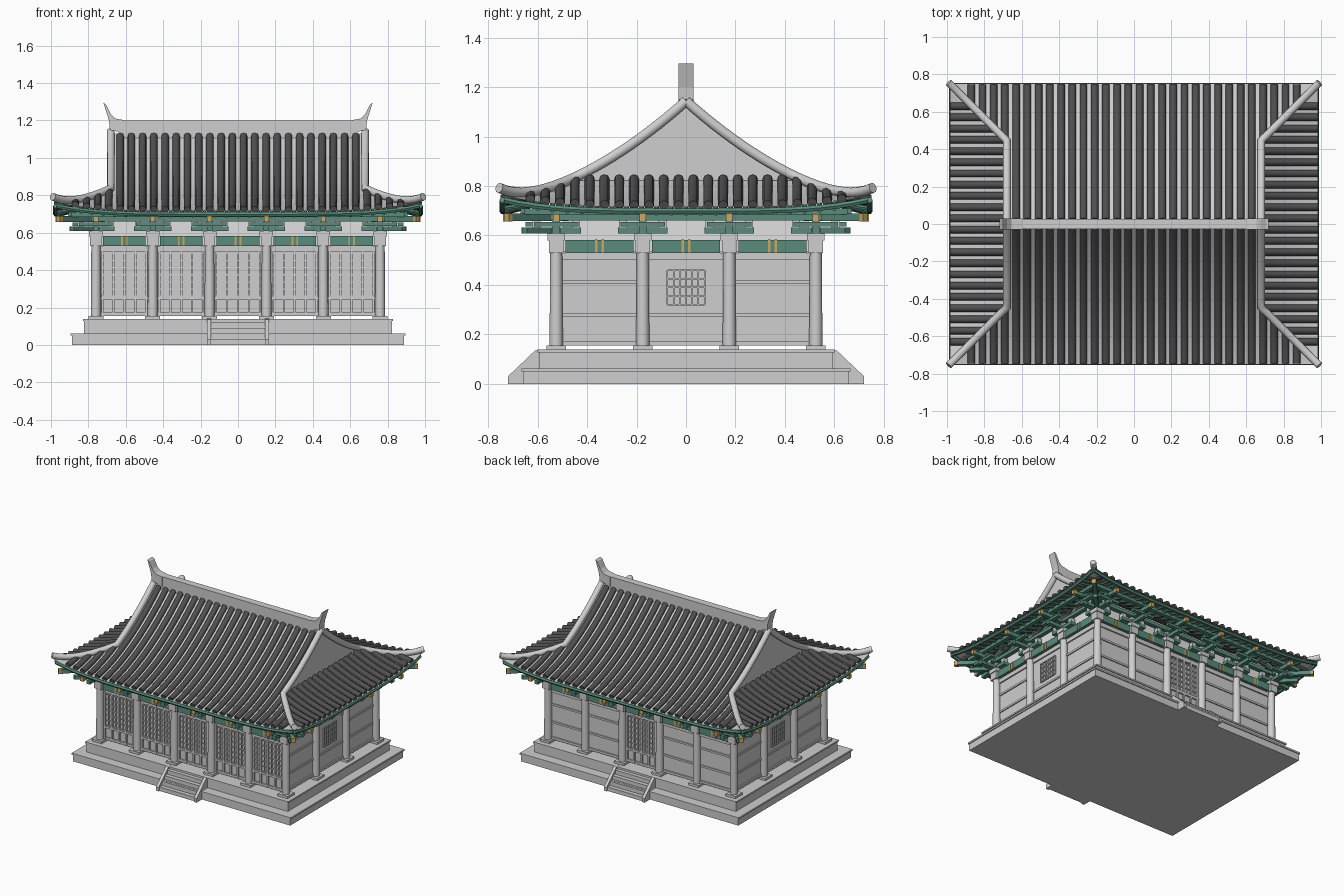
import bpy, bmesh, math
from mathutils import Matrix, Vector

if "Cube" in bpy.data.objects:
    bpy.data.objects.remove(bpy.data.objects["Cube"], do_unlink=True)


def material(name, rgb):
    m = bpy.data.materials.new(name)
    m.use_nodes = True
    m.diffuse_color = (*rgb, 1)
    m.node_tree.nodes["Principled BSDF"].inputs["Base Color"].default_value = (*rgb, 1)
    return m


GREY = material("light_grey", (0.62, 0.62, 0.62))
WHITE = material("white_plaster", (0.75, 0.75, 0.75))
TILE = material("dark_tile", (0.08, 0.08, 0.08))
GREEN = material("painted_green", (0.1, 0.26, 0.2))
GOLD = material("gold", (0.6, 0.4, 0.12))

parts = {}


def part(name, mat):
    if name not in parts:
        parts[name] = (bmesh.new(), mat)
    return parts[name][0]


def box(bm, x0, x1, y0, y1, z0, z1, turn=None):
    mid = Matrix.Translation(((x0 + x1) / 2, (y0 + y1) / 2, (z0 + z1) / 2))
    size = Matrix.Diagonal((abs(x1 - x0), abs(y1 - y0), abs(z1 - z0), 1))
    bmesh.ops.create_cube(bm, size=1, matrix=(turn or Matrix()) @ mid @ size)


def block(bm, x, y, z0, z1):
    box(bm, -x, x, -y, y, z0, z1)


def extrude_profile(bm, pts, move):
    face = bm.faces.new([bm.verts.new(p) for p in pts])
    new = bmesh.ops.extrude_face_region(bm, geom=[face])["geom"]
    bmesh.ops.translate(bm, vec=move, verts=[v for v in new if isinstance(v, bmesh.types.BMVert)])
    bmesh.ops.recalc_face_normals(bm, faces=bm.faces)


def tubes(name, mat, paths, radius, res=2):
    curve = bpy.data.curves.new(name, "CURVE")
    curve.dimensions = "3D"
    curve.bevel_depth, curve.bevel_resolution, curve.use_fill_caps = radius, res, True
    for path in paths:
        s = curve.splines.new("POLY")
        s.points.add(len(path) - 1)
        for p, co in zip(s.points, path):
            p.co = (*co, 1)
    ob = bpy.data.objects.new(name, curve)
    bpy.context.collection.objects.link(ob)
    curve.materials.append(mat)
    bpy.ops.object.select_all(action="DESELECT")
    bpy.context.view_layer.objects.active = ob
    ob.select_set(True)
    bpy.ops.object.convert(target="MESH")
    bpy.ops.object.shade_smooth_by_angle(angle=math.radians(50))


# Roof shape: concave slopes with lifted corners
EX, EY, GX, GY = 0.985, 0.75, 0.68, 0.445


def roof(x, y, side, dz=0):
    d = EY - (EX - abs(x)) if side else abs(y)
    z = 1.13 - 0.892 * d + 0.451 * d * d
    lift = 0.05 * abs(x / EX) ** 5 * abs(y / EY) ** 4
    return Vector((x, y, z + lift + dz))


def line(a, b, n, side=False, dz=0):
    return [roof(a[0] + (b[0] - a[0]) * i / n, a[1] + (b[1] - a[1]) * i / n, side, dz)
            for i in range(n + 1)]


def sheet(bm, rows):
    grid = [[bm.verts.new(p) for p in r] for r in rows]
    for r, s in zip(grid, grid[1:]):
        for i in range(len(r) - 1):
            bm.faces.new((r[i], r[i + 1], s[i + 1], s[i]))


tiles, rafters, hips, boards = [], [], [], []
for s in (-1, 1):
    rows = []
    for i in range(17):
        d = EY * i / 16
        w = GX + max(0, d - GY)
        rows.append(line((s * w, s * d), (-s * w, s * d), 24))
    sheet(part("roof_slopes", GREY), rows)
    rows = []
    for i in range(8):
        x = GX + (EX - GX) * i / 7
        w = GY + x - GX
        rows.append(line((s * x, -s * w), (s * x, s * w), 20, True))
    sheet(part("roof_slopes", GREY), rows)
    # Round tile rows and the rafters between them
    for i in range(-15, 15):
        x = (i + 0.5) * 0.06
        start = 0.02 if abs(x) < GX else GY + abs(x) - GX
        tiles.append(line((x, s * start), (x, s * 0.745), 12, dz=0.006))
        if i > -15:
            x = i * 0.06
            rafters.append(line((x, s * max(0.5, GY + abs(x) - GX)), (x, s * 0.735), 3, dz=-0.028))
    for i in range(-11, 11):
        y = (i + 0.5) * 0.06
        start = GX + max(0, abs(y) - GY)
        tiles.append(line((s * start, y), (s * 0.98, y), 7, True, 0.006))
        if i > -11:
            y = i * 0.06
            rafters.append(line((s * max(0.74, GX + abs(y) - GY), y), (s * 0.97, y), 3, True, -0.028))
    # Eave boards, verge and hip ridges
    boards.append(line((-0.97, s * 0.742), (0.97, s * 0.742), 30, dz=-0.018))
    boards.append(line((s * 0.975, -0.735), (s * 0.975, 0.735), 24, True, -0.018))
    for t in (-1, 1):
        path = line((s * GX, 0), (s * GX, t * GY), 12, dz=0.014)
        for i in range(1, 11):
            k = i / 10
            p = roof(s * (GX + 0.305 * k), t * (GY + 0.305 * k), False, 0.014 + 0.014 * k ** 4)
            path.append(p + Vector((s, t, 0)) * 0.006 * k)
        hips.append(path)
    # Gable wall
    gable = line((s * 0.672, -GY), (s * 0.672, GY), 24)
    extrude_profile(part("gable_walls", GREY), gable, (-s * 0.02, 0, 0))
    # Ridge end horn
    horn = [(0.6, 1.13), (0.685, 1.15), (0.69, 1.2), (0.72, 1.295), (0.705, 1.285),
            (0.68, 1.235), (0.655, 1.21), (0.6, 1.2)]
    extrude_profile(part("ridge_horns", GREY), [(s * x, -0.03, z) for x, z in horn], (0, 0.06, 0))

tubes("roof_tiles", TILE, tiles, 0.02)
tubes("rafters", GREEN, rafters, 0.01, 1)
tubes("hip_ridges", GREY, hips, 0.021, 3)
tubes("eave_boards", GREEN, boards, 0.013, 1)
block(part("main_ridge", GREY), 0.64, 0.026, 1.1, 1.2)

# Stepped platform with cap slabs
base = part("platform", GREY)
block(base, 0.888, 0.658, 0, 0.05)
block(base, 0.895, 0.665, 0.05, 0.062)
block(base, 0.823, 0.593, 0.06, 0.127)
block(base, 0.83, 0.6, 0.127, 0.138)
for s in (-1, 1):
    steps = part("stairs", GREY)
    for i in range(4):
        box(steps, -0.15, 0.15, s * 0.58, s * (0.71 - 0.03 * i), 0.03 * i, 0.03 * (i + 1))
    rail = [(0.58, 0), (0.58, 0.14), (0.61, 0.135), (0.71, 0.04), (0.72, 0.03), (0.72, 0)]
    for x in (-0.166, 0.144):
        extrude_profile(steps, [(x, s * y, z) for y, z in rail], (0.022, 0, 0))

# Walls
block(part("walls", GREY), 0.748, 0.513, 0.155, 0.535)
block(part("upper_plaster", WHITE), 0.73, 0.495, 0.535, 0.735)

# Columns on plinths
XS, YS = [-0.76, -0.456, -0.152, 0.152, 0.456, 0.76], [-0.525, -0.175, 0.175, 0.525]
for x in XS:
    for y in YS:
        if abs(x) < 0.7 and abs(y) < 0.5:
            continue
        bmesh.ops.create_cone(part("columns", GREY), cap_ends=True, segments=20, radius1=0.027,
                              radius2=0.024, depth=0.43, matrix=Matrix.Translation((x, y, 0.37)))
        box(part("plinths", GREY), x - 0.04, x + 0.04, y - 0.04, y + 0.04, 0.135, 0.155)
        box(part("column_caps", GREY), x - 0.036, x + 0.036, y - 0.036, y + 0.036, 0.58, 0.608)
        box(part("column_caps", GREY), x - 0.03, x + 0.03, y - 0.03, y + 0.03, 0.53, 0.58)


def lattice(turn, a0, a1, z0, z1, out, cols, rows):
    bm = part("lattices", GREY)
    for i in range(cols + 1):
        a = a0 + (a1 - a0) * i / cols
        box(bm, a - 0.003, a + 0.003, -out - 0.008, -out, z0, z1, turn)
    for i in range(rows + 1):
        z = z0 + (z1 - z0) * i / rows
        box(bm, a0, a1, -out - 0.008, -out, z - 0.003, z + 0.003, turn)


# Each of the four faces: beams, wall details, brackets
for face in range(4):
    turn = Matrix.Rotation(face * math.pi / 2, 4, "Z")
    marks, line_at, wall = (YS, 0.76, 0.748) if face % 2 else (XS, 0.525, 0.513)
    for a, b in zip(marks, marks[1:]):
        mid, middle = (a + b) / 2, abs(a + b) < 0.01
        box(part("tie_beams", GREEN), a + 0.038, b - 0.038, -line_at - 0.02, -line_at + 0.02, 0.53, 0.582, turn)
        for off in (-0.013, 0.013):
            box(part("beam_stripes", GOLD), mid + off - 0.005, mid + off + 0.005,
                -line_at - 0.023, -line_at, 0.529, 0.583, turn)
        trim = part("wall_rails", GREY)
        box(trim, a, b, -wall - 0.01, -wall, 0.155, 0.172, turn)
        box(trim, a, b, -wall - 0.01, -wall, 0.5, 0.53, turn)
        if face == 0 or (face == 2 and middle):
            lattice(turn, a + 0.035, b - 0.035, 0.26, 0.49, wall, 8, 6)
            for i in range(5):
                p = a + 0.035 + (b - a - 0.07) * i / 4
                box(trim, p - 0.006, p + 0.006, -wall - 0.012, -wall, 0.16, 0.51, turn)
            box(trim, a, b, -wall - 0.012, -wall, 0.242, 0.256, turn)
        else:
            for z in (0.28, 0.41):
                if not (middle and z > 0.3):
                    box(trim, a, b, -wall - 0.008, -wall, z - 0.007, z + 0.007, turn)
            if middle:
                lattice(turn, -0.075, 0.075, 0.32, 0.46, wall, 6, 4)
    arms, pads, tips = part("bracket_arms", GREEN), part("bracket_pads", GREY), part("bracket_tips", GOLD)
    for a in marks:
        box(arms, a - 0.1, a + 0.1, -line_at - 0.02, -line_at + 0.02, 0.608, 0.633, turn)
        box(arms, a - 0.015, a + 0.015, -line_at - 0.14, -line_at + 0.05, 0.608, 0.633, turn)
        box(arms, a - 0.09, a + 0.09, -line_at - 0.125, -line_at - 0.095, 0.637, 0.655, turn)
        box(arms, a - 0.012, a + 0.012, -line_at - 0.2, -line_at + 0.05, 0.658, 0.685, turn)
        box(tips, a - 0.013, a + 0.013, -line_at - 0.215, -line_at - 0.195, 0.657, 0.686, turn)
        for off in (-0.08, 0, 0.08):
            box(pads, a + off - 0.016, a + off + 0.016, -line_at - 0.016, -line_at + 0.016, 0.633, 0.66, turn)
    reach = abs(marks[0]) + 0.13
    for out, z in ((0.01, 0.66), (0.13, 0.685)):
        box(part("purlins", GREEN), -reach, reach, -line_at - out - 0.015, -line_at - out + 0.015, z, z + 0.025, turn)

# Diagonal corner brackets
for x in (-1, 1):
    for y in (-1, 1):
        turn = Matrix.Translation((x * 0.76, y * 0.525, 0)) @ Matrix.Rotation(math.atan2(y, x), 4, "Z")
        box(part("bracket_arms", GREEN), -0.05, 0.18, -0.014, 0.014, 0.608, 0.633, turn)
        box(part("bracket_arms", GREEN), -0.05, 0.27, -0.014, 0.014, 0.658, 0.688, turn)
        box(part("bracket_tips", GOLD), 0.265, 0.285, -0.015, 0.015, 0.657, 0.689, turn)

# Turn every collected part into an object
for name, (bm, mat) in parts.items():
    mesh = bpy.data.meshes.new(name)
    bm.to_mesh(mesh)
    bm.free()
    mesh.materials.append(mat)
    ob = bpy.data.objects.new(name, mesh)
    bpy.context.collection.objects.link(ob)
    if name in ("columns", "roof_slopes"):
        bpy.ops.object.select_all(action="DESELECT")
        bpy.context.view_layer.objects.active = ob
        ob.select_set(True)
        bpy.ops.object.shade_smooth_by_angle(angle=math.radians(40))
